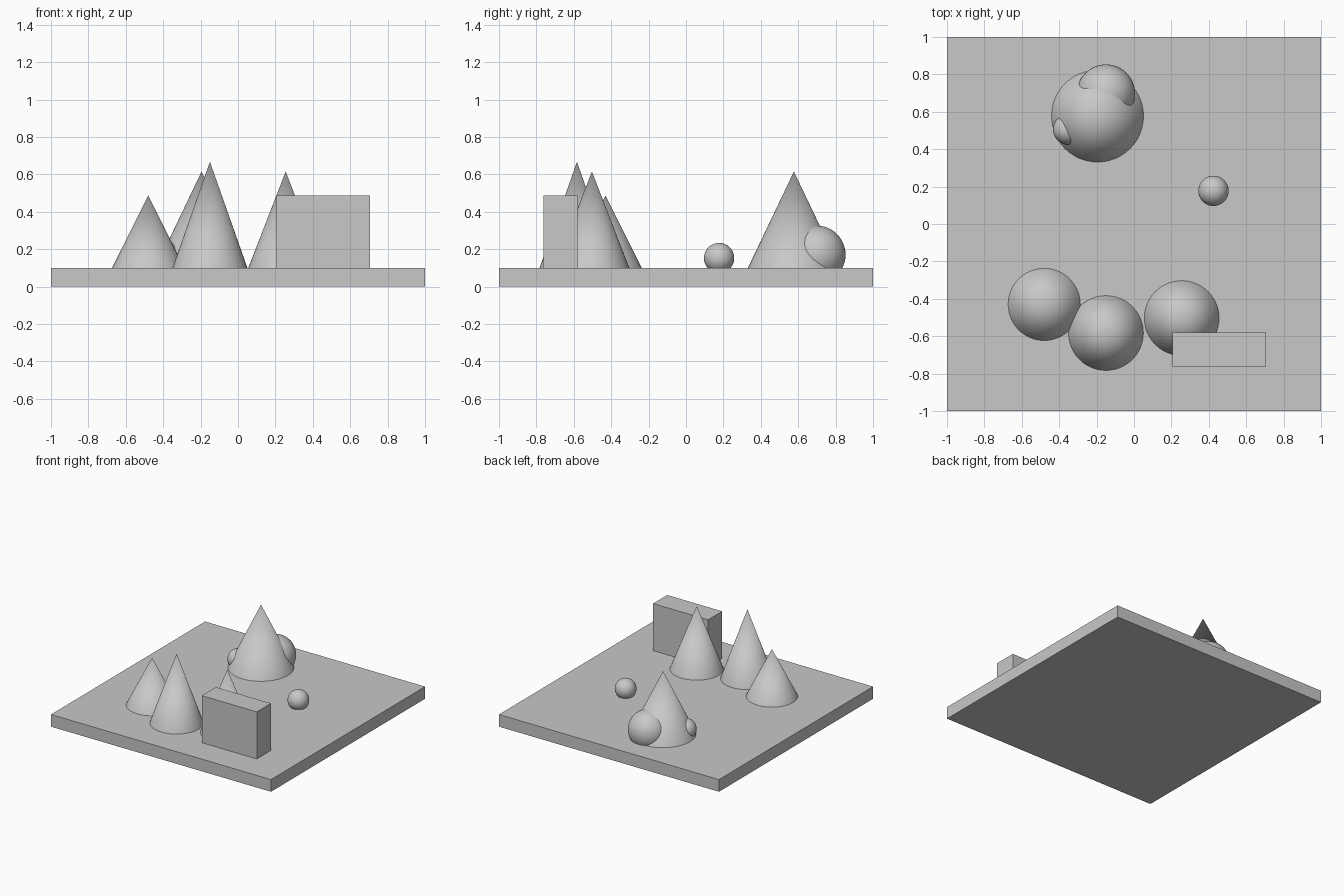
import bpy
import math

if "Cube" in bpy.data.objects:
    bpy.data.objects.remove(bpy.data.objects["Cube"], do_unlink=True)

grey = bpy.data.materials.new("light_grey")
grey.use_nodes = True
colour = (0.58, 0.58, 0.58, 1)
grey.diffuse_color = colour
grey.node_tree.nodes["Principled BSDF"].inputs["Base Color"].default_value = colour

GROUND = 0.1  # top of the base plate


def finish(name, smooth=False):
    obj = bpy.context.object
    obj.name = name
    obj.data.materials.append(grey)
    if smooth:
        bpy.ops.object.shade_smooth_by_angle(angle=math.radians(35))
    return obj


def block(name, low, high):
    centre = [(a + b) / 2 for a, b in zip(low, high)]
    bpy.ops.mesh.primitive_cube_add(size=1, location=centre)
    bpy.context.object.scale = [b - a for a, b in zip(low, high)]
    bpy.ops.object.transform_apply(location=False, rotation=False, scale=True)
    finish(name)


def cone(name, x, y, radius, top):
    height = top - GROUND
    bpy.ops.mesh.primitive_cone_add(vertices=48, radius1=radius, radius2=0, depth=height,
                                    location=(x, y, GROUND + height / 2))
    finish(name, smooth=True)


def ball(name, x, y, z, radius):
    bpy.ops.mesh.primitive_uv_sphere_add(segments=48, ring_count=24, radius=radius,
                                         location=(x, y, z))
    finish(name, smooth=True)


# Base plate and upright block
block("base_plate", (-1, -1, 0), (1, 1, GROUND))
block("upright_block", (0.205, -0.763, GROUND), (0.705, -0.58, 0.487))

# Cones
cone("left_front_cone", -0.48, -0.43, 0.193, 0.487)
cone("middle_front_cone", -0.15, -0.583, 0.2, 0.667)
cone("right_front_cone", 0.255, -0.503, 0.2, 0.615)
cone("back_cone", -0.195, 0.577, 0.246, 0.615)

# Balls, two of them sunk into the back cone
ball("free_ball", 0.425, 0.177, 0.152, 0.081)
ball("large_sunk_ball", -0.15, 0.697, 0.17, 0.156)
ball("small_sunk_ball", -0.352, 0.505, 0.155, 0.081)
